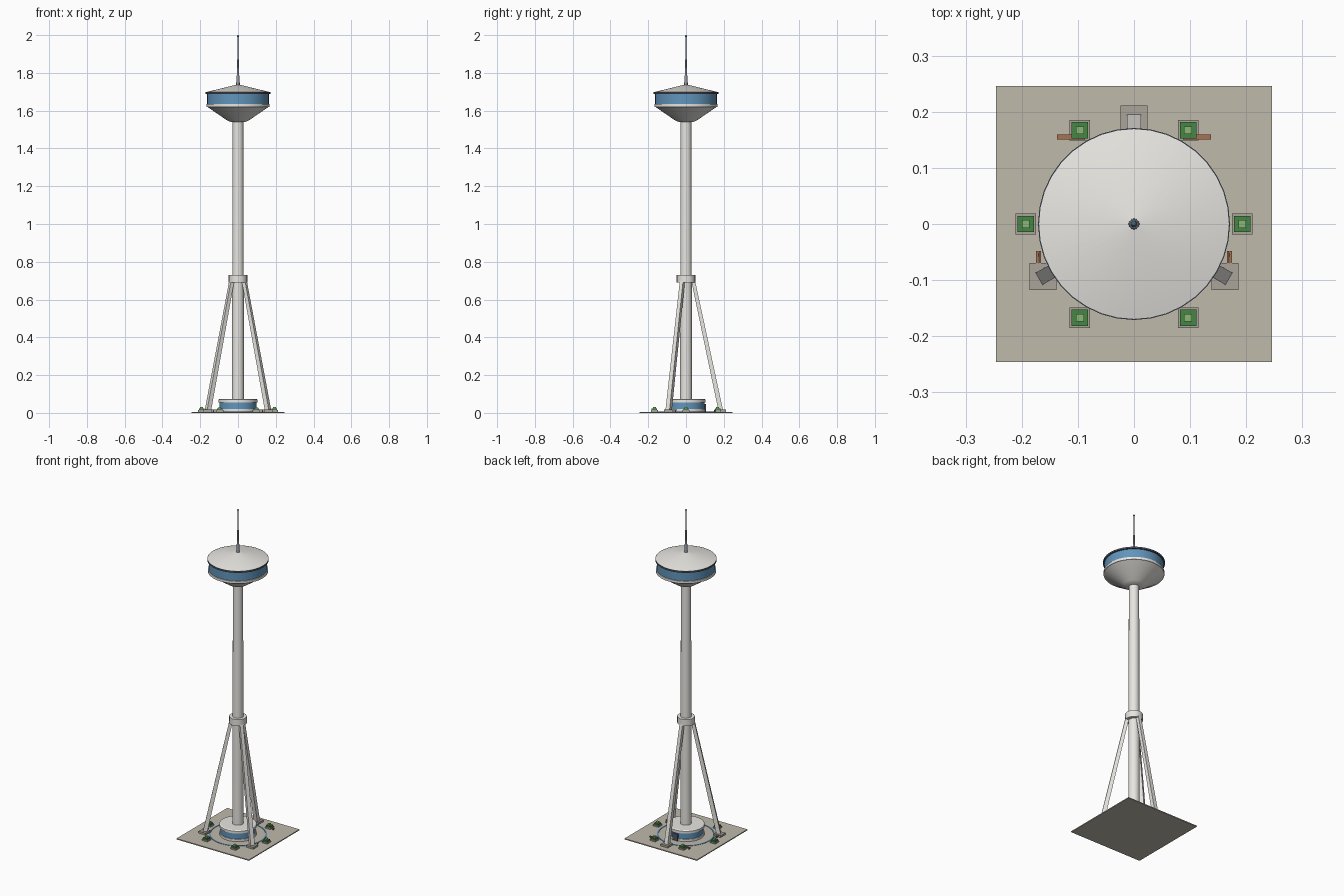
import bpy, bmesh
from math import sin, cos, pi, radians

if "Cube" in bpy.data.objects:
    bpy.data.objects.remove(bpy.data.objects["Cube"])

def material(name, rgb):
    m = bpy.data.materials.new(name)
    m.diffuse_color = (*rgb, 1)
    m.use_nodes = True
    m.node_tree.nodes["Principled BSDF"].inputs["Base Color"].default_value = m.diffuse_color
    return m

CONCRETE = material("concrete", (0.80, 0.79, 0.75))
PAVING = material("paving", (0.52, 0.49, 0.41))
STONE = material("stone", (0.40, 0.37, 0.32))
GLASS = material("glass", (0.12, 0.30, 0.50))
DARK = material("dark_metal", (0.08, 0.09, 0.12))
STEEL = material("steel", (0.30, 0.33, 0.38))
GREEN = material("hedge_green", (0.06, 0.24, 0.06))
LEAF = material("leaf_green", (0.25, 0.48, 0.18))
WOOD = material("wood", (0.40, 0.17, 0.08))

def finish(bm, name, mat, smooth=False):
    bmesh.ops.recalc_face_normals(bm, faces=bm.faces)
    me = bpy.data.meshes.new(name)
    bm.to_mesh(me)
    bm.free()
    me.materials.append(mat)
    ob = bpy.data.objects.new(name, me)
    bpy.context.collection.objects.link(ob)
    if smooth:
        me.polygons.foreach_set("use_smooth", [True] * len(me.polygons))
        me.set_sharp_from_angle(angle=radians(30))
    return ob

def lathe(name, profile, mat, sides=36, closed=False):
    """Revolve (radius, z) points; ends are capped unless the profile is a loop."""
    bm = bmesh.new()
    rings = [[bm.verts.new((r * cos(2 * pi * i / sides), r * sin(2 * pi * i / sides), z))
              for i in range(sides)] for r, z in profile]
    pairs = list(zip(rings, rings[1:])) + ([(rings[-1], rings[0])] if closed else [])
    for a, b in pairs:
        for i in range(sides):
            j = (i + 1) % sides
            bm.faces.new((a[i], a[j], b[j], b[i]))
    if not closed:
        bm.faces.new(rings[0])
        bm.faces.new(rings[-1])
    return finish(bm, name, mat, True)

def box(name, x, y, z0, z1, sx, sy, mat):
    bm = bmesh.new()
    bmesh.ops.create_cube(bm, size=1)
    for v in bm.verts:
        v.co = (x + v.co.x * sx, y + v.co.y * sy, z0 + (v.co.z + 0.5) * (z1 - z0))
    return finish(bm, name, mat)

def leg(name, angle):
    """Tapered square leg leaning in from the footing to the collar."""
    bm = bmesh.new()
    bmesh.ops.create_cube(bm, size=2)
    for v in bm.verts:
        r, h, z = (0.038, 0.010, 0.70) if v.co.z > 0 else (0.184, 0.0125, 0.012)
        a, b = r + v.co.x * h, v.co.y * h
        v.co = (a * cos(angle) - b * sin(angle), a * sin(angle) + b * cos(angle), z)
    return finish(bm, name, CONCRETE)

# Plaza with a blue ring inlay
box("plaza", 0, 0, 0, 0.006, 0.491, 0.491, PAVING)
lathe("plaza_ring", [(0.153, 0.005), (0.161, 0.005), (0.161, 0.008), (0.153, 0.008)],
      GLASS, closed=True)

# Entrance pavilion
lathe("pavilion_plinth", [(0.103, 0.005), (0.103, 0.020)], CONCRETE)
lathe("pavilion_glass", [(0.099, 0.020), (0.099, 0.056)], GLASS)
lathe("pavilion_roof", [(0.104, 0.056), (0.104, 0.070), (0.098, 0.074)], CONCRETE)
box("entrance_door", 0, 0.098, 0.006, 0.048, 0.036, 0.016, DARK)

# Shaft and collar
lathe("shaft", [(0.032, 0.006), (0.0285, 1.56)], CONCRETE, 24)
lathe("collar", [(0.049, 0.69), (0.049, 0.73)], CONCRETE, 24)

# Three legs on square footings
for i, deg in enumerate((90, 210, 330)):
    a = radians(deg)
    leg(f"leg_{i}", a)
    box(f"footing_{i}", 0.187 * cos(a), 0.187 * sin(a), 0.005, 0.018, 0.048, 0.048, STONE)

# Observation pod
lathe("pod_underside", [(0.038, 1.54), (0.060, 1.55), (0.165, 1.622)], CONCRETE)
lathe("pod_sill", [(0.168, 1.62), (0.168, 1.635)], CONCRETE)
lathe("pod_glass", [(0.163, 1.635), (0.163, 1.688)], GLASS)
lathe("roof_rim", [(0.171, 1.688), (0.171, 1.698)], DARK)
lathe("pod_roof", [(0.169, 1.698), (0.012, 1.737)], CONCRETE)

# Stepped antenna
lathe("antenna_base", [(0.010, 1.73), (0.008, 1.785)], STEEL, 12)
lathe("antenna_mast", [(0.006, 1.785), (0.0045, 1.87)], STEEL, 12)
lathe("antenna_spire", [(0.0035, 1.87), (0.0025, 1.99)], DARK, 12)
lathe("antenna_tip", [(0.002, 1.988), (0.0045, 1.992), (0.0045, 1.996), (0.002, 2.0)], GLASS, 12)

# Six planters with clipped shrubs
for i in range(6):
    x, y = 0.193 * cos(i * pi / 3), 0.193 * sin(i * pi / 3)
    box(f"planter_{i}", x, y, 0.005, 0.014, 0.037, 0.037, STONE)
    box(f"hedge_{i}", x, y, 0.014, 0.023, 0.029, 0.029, GREEN)
    box(f"shrub_top_{i}", x, y, 0.023, 0.032, 0.014, 0.014, LEAF)

# Benches, mirrored left and right
for side, s in (("left", -1), ("right", 1)):
    for k in (-1, 1):
        box(f"back_bench_slat_{side}_{k}", s * 0.112, 0.155 + k * 0.0024, 0.013, 0.017, 0.05, 0.0042, WOOD)
        box(f"back_bench_foot_{side}_{k}", s * 0.112 + k * 0.018, 0.155, 0.005, 0.013, 0.005, 0.008, DARK)
        box(f"side_bench_slat_{side}_{k}", s * (0.170 + k * 0.0024), -0.073, 0.013, 0.017, 0.0042, 0.05, WOOD)
        box(f"side_bench_foot_{side}_{k}", s * 0.170, -0.073 + k * 0.018, 0.005, 0.013, 0.008, 0.005, DARK)
